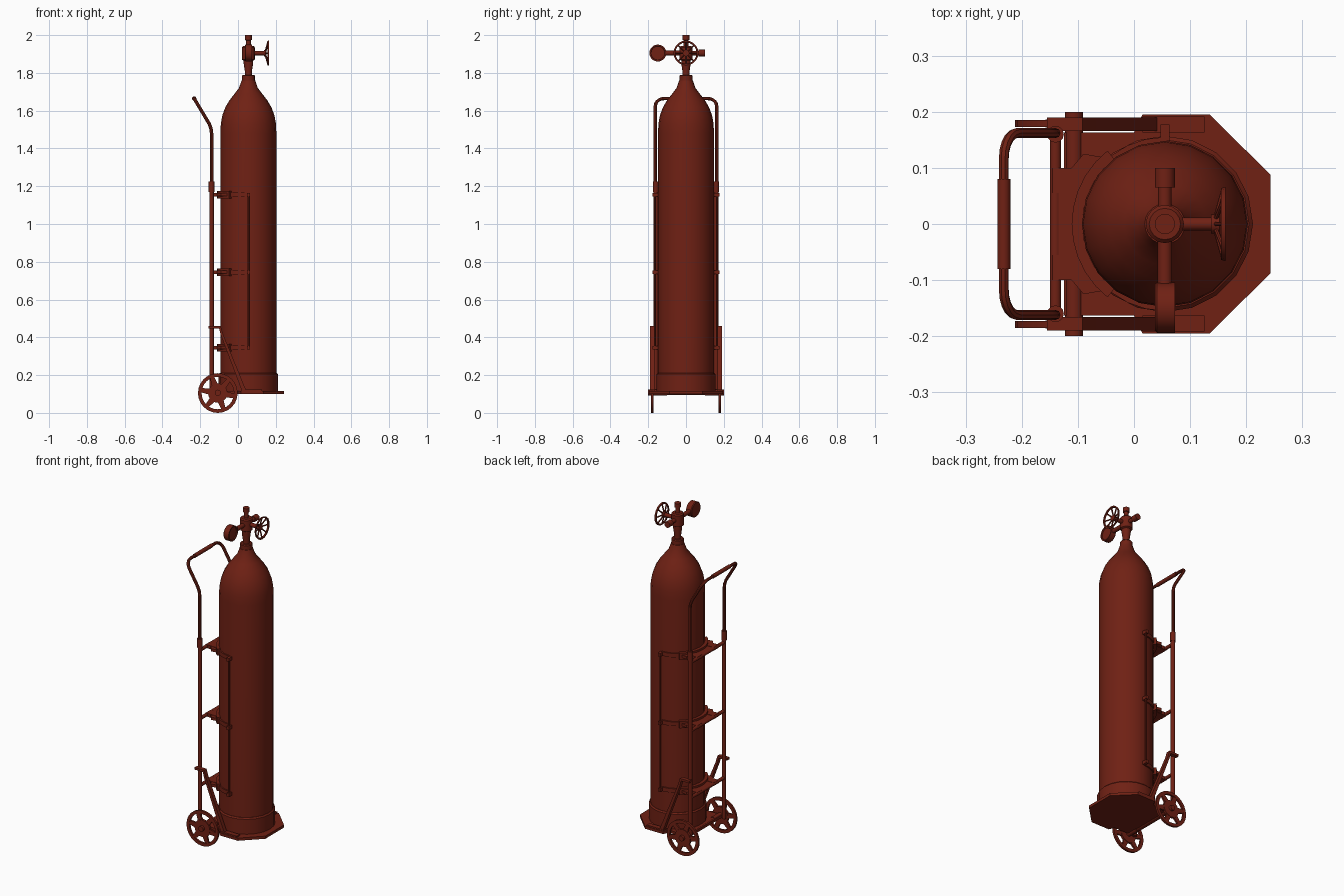
import bpy, bmesh, math
from mathutils import Matrix, Vector

if "Cube" in bpy.data.objects:
    bpy.data.objects.remove(bpy.data.objects["Cube"])

CX = 0.055          # cylinder axis
VZ = 1.905          # valve height
ROT = {'Z': Matrix.Identity(4),
       'X': Matrix.Rotation(math.pi / 2, 4, 'Y'),
       'Y': Matrix.Rotation(-math.pi / 2, 4, 'X')}
red = bpy.data.materials.new("dark_red_paint")
red.diffuse_color = (0.16, 0.015, 0.007, 1)
red.use_nodes = True
red.node_tree.nodes["Principled BSDF"].inputs["Base Color"].default_value = red.diffuse_color


def finish(name, bm):
    bmesh.ops.remove_doubles(bm, verts=bm.verts, dist=1e-5)
    bmesh.ops.recalc_face_normals(bm, faces=bm.faces)
    me = bpy.data.meshes.new(name)
    bm.to_mesh(me)
    bm.free()
    ob = bpy.data.objects.new(name, me)
    bpy.context.collection.objects.link(ob)
    return ob


def lathe(name, profile, loc, axis='Z', sides=16, closed=False):
    """Spin (radius, height) points around an axis."""
    bm = bmesh.new()
    m = Matrix.Translation(loc) @ ROT[axis]
    rings = [[bm.verts.new(m @ Vector((r * math.cos(2 * math.pi * i / sides),
                                       r * math.sin(2 * math.pi * i / sides), h)))
              for i in range(sides)] for r, h in profile]
    pairs = list(zip(rings, rings[1:]))
    if closed:
        pairs.append((rings[-1], rings[0]))
    for a, b in pairs:
        for i in range(sides):
            j = (i + 1) % sides
            bm.faces.new((a[i], a[j], b[j], b[i]))
    if not closed:
        bm.faces.new(rings[0])
        bm.faces.new(rings[-1])
    return finish(name, bm)


def rod(name, r, a, b, loc, axis, sides=12):
    return lathe(name, [(r, a), (r, b)], loc, axis, sides)


def prism(name, pts, lo, hi, plane='XY'):
    """Extrude a flat outline between two levels."""
    bm = bmesh.new()
    put = (lambda u, v, w: (u, v, w)) if plane == 'XY' else (lambda u, v, w: (u, w, v))
    f = bm.faces.new([bm.verts.new(put(u, v, lo)) for u, v in pts])
    new = bmesh.ops.extrude_face_region(bm, geom=[f])['geom']
    d = Vector(put(0, 0, hi - lo))
    bmesh.ops.translate(bm, vec=d, verts=[v for v in new if isinstance(v, bmesh.types.BMVert)])
    return finish(name, bm)


def box(name, x, y, z):
    return prism(name, [(x[0], y[0]), (x[1], y[0]), (x[1], y[1]), (x[0], y[1])], *z)


def tube(name, pts, r):
    """Round tube along a path, as a mesh."""
    cu = bpy.data.curves.new(name, 'CURVE')
    cu.dimensions = '3D'
    cu.bevel_depth, cu.bevel_resolution, cu.use_fill_caps = r, 2, True
    sp = cu.splines.new('POLY')
    sp.points.add(len(pts) - 1)
    for p, c in zip(sp.points, pts):
        p.co = (*c, 1)
    ob = bpy.data.objects.new(name, cu)
    bpy.context.collection.objects.link(ob)
    bpy.ops.object.select_all(action='DESELECT')
    ob.select_set(True)
    bpy.context.view_layer.objects.active = ob
    bpy.ops.object.convert(target='MESH')


def arc(r, a0, a1, n=10):
    return [(CX + r * math.cos(math.radians(a0 + (a1 - a0) * i / n)),
             r * math.sin(math.radians(a0 + (a1 - a0) * i / n))) for i in range(n + 1)]


# gas cylinder with rounded shoulder, foot ring and neck
lathe("gas_cylinder", [(0.148, 0.12), (0.148, 1.48), (0.146, 1.53), (0.138, 1.575),
      (0.122, 1.618), (0.1, 1.655), (0.073, 1.69), (0.05, 1.72), (0.036, 1.76)], (CX, 0, 0), sides=20)
lathe("foot_ring", [(0.157, 0.115), (0.157, 0.205), (0.15, 0.212)], (CX, 0, 0), sides=20)
lathe("neck_collar", [(0.034, 1.74), (0.034, 1.785), (0.03, 1.79)], (CX, 0, 0))

# valve stem, body and cap
lathe("valve_stem", [(0.019, 1.785), (0.019, 1.81), (0.025, 1.85), (0.025, 1.865), (0.034, 1.87),
      (0.034, 1.935), (0.028, 1.942), (0.013, 1.942), (0.013, 1.972), (0.018, 1.975),
      (0.018, 2.0)], (CX, 0, 0))

# gauge on one side, outlet on the other
rod("gauge_pipe", 0.013, -0.115, 0, (CX, 0, VZ), 'Y')
lathe("pressure_gauge", [(0.041, -0.018), (0.045, -0.014), (0.045, 0.018), (0.038, 0.018),
      (0.036, 0.013)], (CX, -0.149, VZ), 'X', 20)
rod("outlet_pipe", 0.012, 0, 0.07, (CX, 0, VZ), 'Y')
rod("outlet_nut", 0.018, 0.065, 0.1, (CX, 0, VZ), 'Y')

# dished handwheel
rod("handwheel_stem", 0.012, 0.02, 0.088, (CX, 0, VZ), 'X')
rod("handwheel_hub", 0.017, 0.082, 0.097, (CX, 0, VZ), 'X')
lathe("handwheel_rim", [(0.056, 0.1), (0.064, 0.1), (0.066, 0.108), (0.058, 0.108)],
      (CX, 0, VZ), 'X', 20, True)
for i in range(8):
    c, s = math.cos(i * math.pi / 4), math.sin(i * math.pi / 4)
    tube("handwheel_spoke", [(CX + 0.09, 0.01 * c, VZ + 0.01 * s),
                             (CX + 0.104, 0.06 * c, VZ + 0.06 * s)], 0.004)

# base plate with clipped front corners
half = [(0.243, 0.088), (0.135, 0.195), (0.015, 0.195), (0.0, 0.163), (-0.125, 0.163)]
prism("base_plate", half + [(x, -y) for x, y in reversed(half)], 0.1, 0.116)

# cradles holding the cylinder at three heights
for z in (0.345, 0.745, 1.155):
    rod("cross_bar", 0.01, -0.16, 0.16, (-0.14, 0, z), 'Y')
    prism("cradle_block", arc(0.147, 128, 232) + arc(0.166, 232, 128), z - 0.02, z + 0.02)
    prism("strap", arc(0.146, 90, 270, 14) + arc(0.155, 270, 90, 14), z - 0.012, z + 0.012)
    prism("cradle_plate", arc(0.147, 128, 232) + [(-0.09, -0.125), (-0.145, -0.06),
          (-0.145, 0.06), (-0.09, 0.125)], z - 0.008, z + 0.008)
    for s in (-1, 1):
        box("cradle_arm", (-0.145, -0.075), sorted((s * 0.055, s * 0.1)), (z - 0.01, z + 0.01))
        box("strap_lug", (0.047, 0.063), sorted((s * 0.148, s * 0.177)), (z - 0.01, z + 0.01))

# rear axle beam
rod("axle", 0.012, -0.19, 0.19, (-0.107, 0, 0.107), 'Y')

for s in (-1, 1):
    # frame rail with sleeve, and side rod
    rod("frame_rail", 0.012, 0.1, 1.2, (-0.14, s * 0.16, 0), 'Z')
    rod("rail_sleeve", 0.015, 1.17, 1.225, (-0.14, s * 0.16, 0), 'Z')
    rod("side_rod", 0.005, 0.345, 1.155, (CX, s * 0.165, 0), 'Z', 8)
    # bent brace from rail to plate
    prism("brace", [(-0.155, 0.447), (-0.1, 0.447), (-0.092, 0.415), (0.022, 0.112), (0.046, 0.112),
          (-0.08, 0.42), (-0.092, 0.46), (-0.155, 0.46)], *sorted((s * 0.166, s * 0.19)), 'XZ')
    box("brace_foot", (0.015, 0.126), sorted((s * 0.163, s * 0.192)), (0.112, 0.124))
    # spoked wheel
    c = (-0.107, s * 0.179, 0.105)
    rod("axle_sleeve", 0.016, *sorted((s * 0.1, s * 0.2)), (-0.107, 0, 0.107), 'Y')
    lathe("wheel_rim", [(0.086, -0.006), (0.105, -0.006), (0.105, 0.006), (0.086, 0.006)],
          c, 'Y', 24, True)
    rod("wheel_hub", 0.051, -0.007, 0.007, c, 'Y', 20)
    for i in range(6):
        ob = prism("wheel_spoke", [(0.045, -0.016), (0.09, -0.011), (0.09, 0.011), (0.045, 0.016)],
                   -0.005, 0.005, 'XZ')
        ob.data.transform(Matrix.Translation(c) @ Matrix.Rotation(math.radians(60 * i + 10), 4, 'Y'))

# push handle, bent back at the top with rounded corners
side = [(-0.14, 0.162, 1.15), (-0.14, 0.162, 1.48), (-0.143, 0.162, 1.505), (-0.152, 0.162, 1.53)]
top, down = Vector((-0.232, 0, 1.664)), Vector((0.08, 0, -0.134)).normalized()
for i in range(6):
    a = math.radians(18 * i)
    p = top + down * 0.045 * (1 - math.sin(a))
    side.append((p.x, 0.117 + 0.045 * math.cos(a), p.z))
tube("push_handle", side + [(x, -y, z) for x, y, z in reversed(side)], 0.009)
rod("handle_grip", 0.0115, -0.08, 0.08, top, 'Y')

# paint and shading
for ob in bpy.data.objects:
    ob.data.materials.clear()
    ob.data.materials.append(red)
    ob.select_set(True)
bpy.context.view_layer.objects.active = bpy.data.objects["gas_cylinder"]
bpy.ops.object.shade_smooth_by_angle(angle=math.radians(32))
